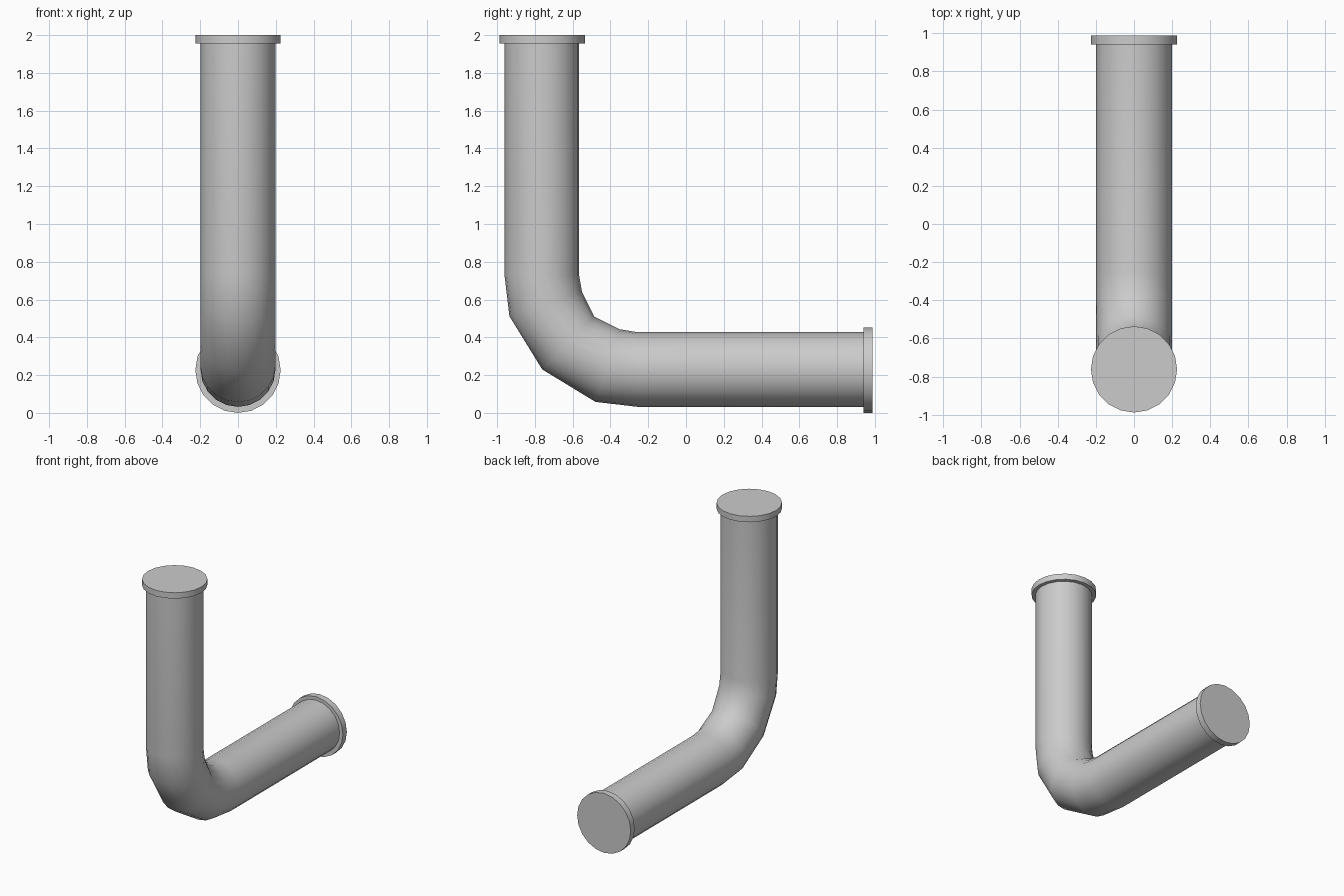
import bpy, bmesh, math
from mathutils import Vector

if "Cube" in bpy.data.objects:
    bpy.data.objects.remove(bpy.data.objects["Cube"])

SIDES = 20


def loft(name, rings, half_width):
    """Skin elliptical rings; each ring is given by its outer and inner (y, z) points."""
    bm = bmesh.new()
    loops = []
    for (y0, z0), (y1, z1) in rings:
        outer, inner = Vector((0, y0, z0)), Vector((0, y1, z1))
        mid, arm = (outer + inner) / 2, (outer - inner) / 2
        side = Vector((half_width, 0, 0))
        angles = [2 * math.pi * i / SIDES for i in range(SIDES)]
        loops.append([bm.verts.new(mid + arm * math.cos(a) + side * math.sin(a)) for a in angles])
    for a, b in zip(loops, loops[1:]):
        for i in range(SIDES):
            j = (i + 1) % SIDES
            bm.faces.new((a[i], a[j], b[j], b[i]))
    bm.faces.new(loops[0])
    bm.faces.new(loops[-1])
    bmesh.ops.recalc_face_normals(bm, faces=bm.faces)
    mesh = bpy.data.meshes.new(name)
    bm.to_mesh(mesh)
    bm.free()
    obj = bpy.data.objects.new(name, mesh)
    bpy.context.collection.objects.link(obj)
    bpy.ops.object.select_all(action='DESELECT')
    obj.select_set(True)
    bpy.context.view_layer.objects.active = obj
    bpy.ops.object.shade_smooth_by_angle(angle=math.radians(40))
    return obj


# Pipe: vertical run, coarse elbow, horizontal run
loft("pipe", [
    ((-0.961, 1.96), (-0.566, 1.96)),
    ((-0.961, 0.73), (-0.566, 0.73)),
    ((-0.935, 0.512), (-0.551, 0.642)),
    ((-0.761, 0.230), (-0.486, 0.510)),
    ((-0.479, 0.058), (-0.352, 0.443)),
    ((-0.255, 0.032), (-0.255, 0.427)),
    ((0.945, 0.032), (0.945, 0.427)),
], 0.1985)

# Closed flanges on both ends
loft("top_flange", [((-0.988, z), (-0.536, z)) for z in (1.955, 2.0)], 0.226)
loft("side_flange", [((y, 0.0), (y, 0.453)) for y in (0.94, 0.988)], 0.226)
